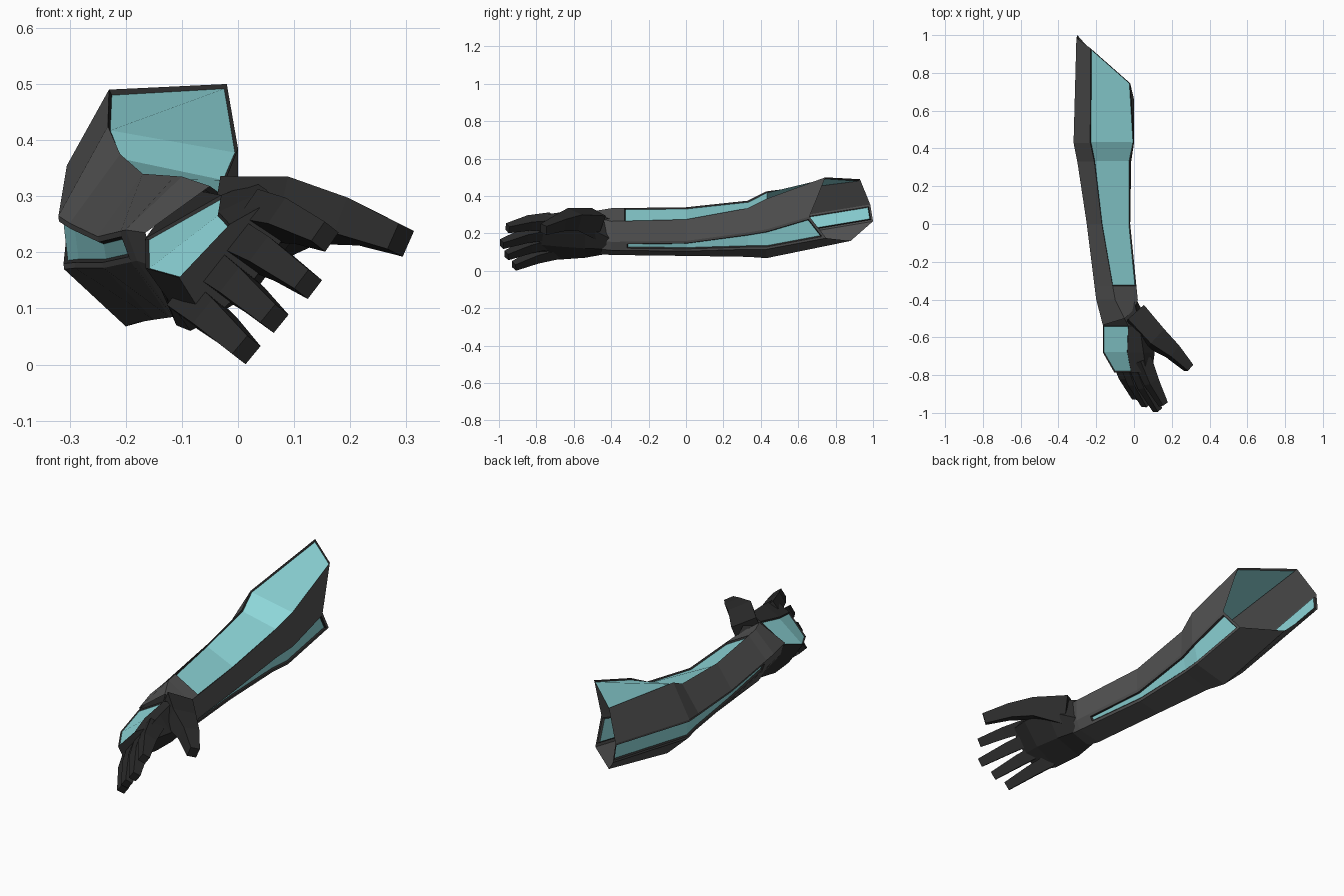
import bpy, bmesh
from mathutils import Vector as V

if "Cube" in bpy.data.objects:
    bpy.data.objects.remove(bpy.data.objects["Cube"])


def mat(name, col):
    m = bpy.data.materials.new(name)
    m.diffuse_color = (*col, 1)
    m.use_nodes = True
    m.node_tree.nodes["Principled BSDF"].inputs["Base Color"].default_value = m.diffuse_color
    return m


GRAY = mat("armour grey", (0.085, 0.085, 0.085))
DARK = mat("glove black", (0.025, 0.025, 0.025))
TEAL = mat("panel teal", (0.27, 0.68, 0.70))


def loft(bm, rings, caps=(False, False)):
    """Skin a list of closed rings; returns faces as grid[ring][side]."""
    vs = [[bm.verts.new(p) for p in r] for r in rings]
    n = len(vs[0])
    grid = [[bm.faces.new((a[j], a[(j + 1) % n], b[(j + 1) % n], b[j])) for j in range(n)]
            for a, b in zip(vs, vs[1:])]
    if caps[0]:
        bm.faces.new(vs[0][::-1])
    if caps[1]:
        bm.faces.new(vs[-1])
    return grid


def panel(bm, faces, border, depth, rim_mat, teal_mat):
    """Inset a strip of faces, then sink it as a coloured panel with a dark rim."""
    bmesh.ops.inset_region(bm, faces=faces, thickness=border, use_even_offset=True, use_boundary=True)
    rim = bmesh.ops.inset_region(bm, faces=faces, thickness=0.005, depth=-depth,
                                 use_even_offset=True, use_boundary=True)
    for f in rim["faces"]:
        f.material_index = rim_mat
    for f in faces:
        f.material_index = teal_mat


def finish(bm, name, mats):
    me = bpy.data.meshes.new(name)
    bm.to_mesh(me)
    bm.free()
    for m in mats:
        me.materials.append(m)
    ob = bpy.data.objects.new(name, me)
    bpy.context.collection.objects.link(ob)
    return ob


# Forearm: seven-sided open shell, rings run from wrist cuff to slanted elbow opening.
# Corners: top left, top right, right, low right, bottom, low left, left
def ring(y, *xz):
    return [(x, y, z) for x, z in xz]


wrist_main = ring(-0.40, (-.10, .335), (.02, .265), (.02, .155), (0, .11), (-.115, .085), (-.18, .185), (-.20, .24))
mid = ring(0.0, (-.17, .34), (-.02, .275), (-.02, .16), (-.04, .105), (-.15, .08), (-.24, .172), (-.25, .228))
wrist_inner = [V(a).lerp(V(b), 0.18) for a, b in zip(wrist_main, mid)]
cuff = [(-.05, -.50, .318), (.01, -.44, .275), (.015, -.44, .16), (0, -.45, .115),
        (-.10, -.46, .09), (-.15, -.52, .175), (-.165, -.535, .235)]
swell = ring(0.33, (-.21, .375), (-.02, .335), (-.015, .205), (-.04, .115), (-.18, .075), (-.29, .172), (-.30, .252))
elbow = ring(0.43, (-.232, .425), (0, .385), (0, .222), (-.03, .115), (-.20, .068), (-.31, .17), (-.32, .265))
opening = [(-.23, .93, .49), (-.02, .745, .50), (0, .66, .29), (-.03, .75, .175),
           (-.195, .88, .16), (-.30, 1.0, .265), (-.305, .985, .355)]

bm = bmesh.new()
grid = loft(bm, [cuff, wrist_main, wrist_inner, mid, swell, elbow, opening])
for side, border in ((0, .032), (2, .013), (5, .010)):
    panel(bm, [row[side] for row in grid[2:]], border, 0.008, 1, 2)
finish(bm, "forearm_shell", [GRAY, DARK, TEAL])

# Palm: six-sided loft from knuckles back into the cuff
# Corners: little-finger back, middle back, index back, index palm, middle palm, little-finger palm
bm = bmesh.new()
grid = loft(bm, [
    ring(-.785, (-.105, .155), (-.015, .25), (.065, .295), (.095, .245), (.02, .14), (-.055, .075)),
    ring(-.68, (-.165, .172), (-.035, .272), (.05, .312), (.11, .24), (.03, .13), (-.085, .06)),
    ring(-.54, (-.165, .225), (-.03, .302), (.03, .325), (.09, .24), (.02, .12), (-.11, .07)),
    ring(-.40, (-.17, .21), (-.10, .315), (.0, .275), (.012, .17), (-.01, .115), (-.11, .095)),
], (True, True))
panel(bm, [row[0] for row in grid[:2]], 0.012, 0.005, 0, 1)
finish(bm, "palm", [DARK, TEAL])


# Fingers and thumb: four-sided tapering lofts along a bent path
def digit(name, path, sizes, hint):
    pts = [V(p) for p in path]
    rings = []
    for i, p in enumerate(pts):
        t = (pts[min(i + 1, len(pts) - 1)] - pts[max(i - 1, 0)]).normalized()
        u = (V(hint) - t * V(hint).dot(t)).normalized()
        v = t.cross(u)
        a, b = sizes[i]
        rings.append([p + u * a * s + v * b * q for s, q in ((1, 1), (-1, 1), (-1, -1), (1, -1))])
    bm = bmesh.new()
    loft(bm, rings, (True, True))
    bmesh.ops.recalc_face_normals(bm, faces=bm.faces)
    finish(bm, name, [DARK])


fingers = {
    "index_finger": ((.045, -.72, .265), (.155, -.955, .228)),
    "middle_finger": ((.01, -.73, .215), (.125, -.985, .143)),
    "ring_finger": ((-.035, -.72, .165), (.065, -.96, .082)),
    "little_finger": ((-.08, -.69, .11), (.015, -.92, .026)),
}
for name, (base, tip) in fingers.items():
    base, tip = V(base), V(tip)
    knuckle = base.lerp(tip, 0.5) + V((-.008, 0, .010))
    digit(name, (base, knuckle, tip), ((.032, .038), (.028, .032), (.021, .018)), (.62, 0, .79))

digit("thumb", ((.0, -.49, .25), (.115, -.605, .275), (.205, -.675, .255), (.290, -.762, .222)),
      ((.07, .06), (.045, .055), (.034, .038), (.025, .022)), (.45, 0, .9))
